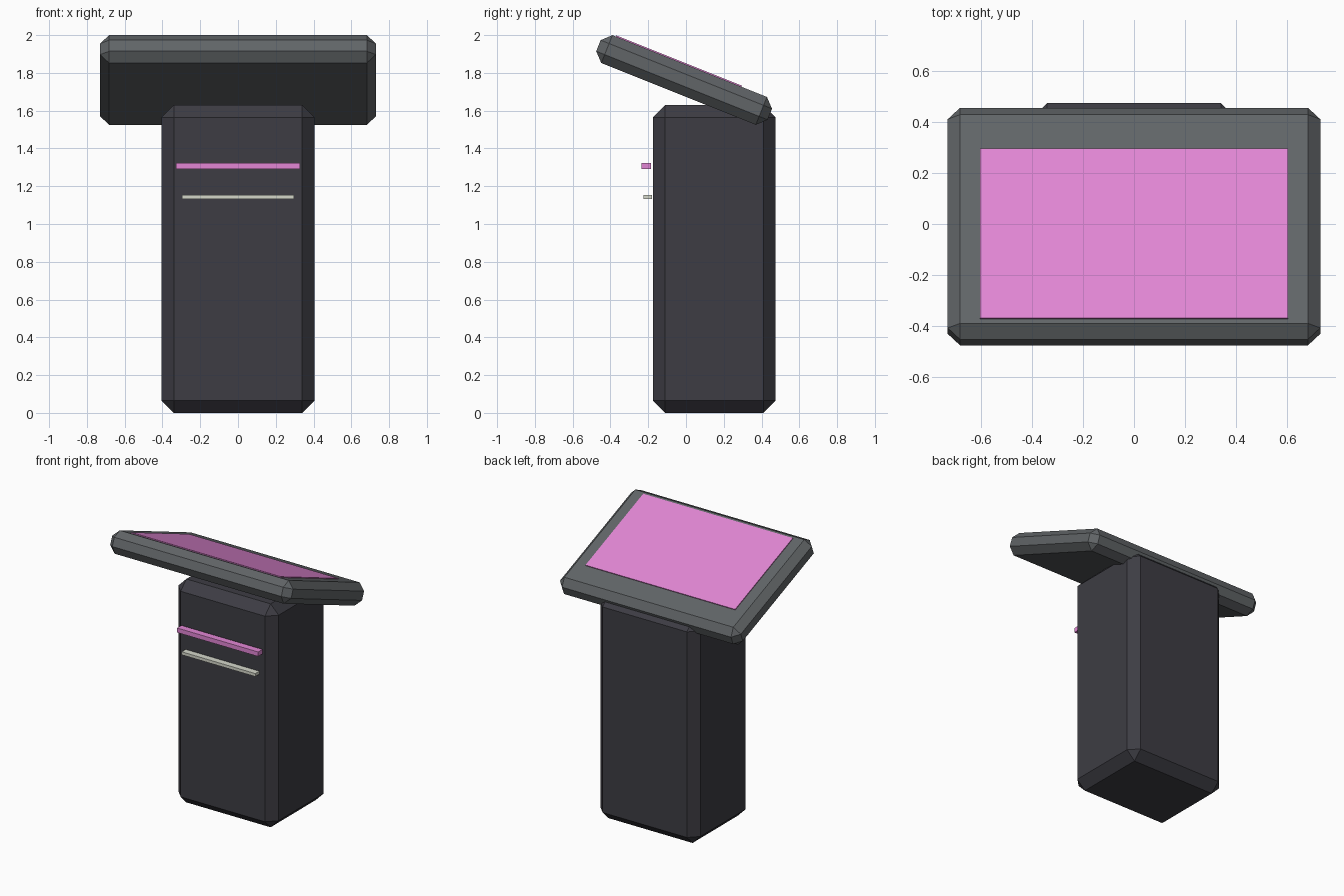
import bpy
import math
from mathutils import Matrix, Vector

cube = bpy.data.objects.get("Cube")
if cube:
    bpy.data.objects.remove(cube, do_unlink=True)


def material(name, rgb):
    m = bpy.data.materials.new(name)
    m.use_nodes = True
    m.diffuse_color = (*rgb, 1)
    bsdf = next(n for n in m.node_tree.nodes if n.type == 'BSDF_PRINCIPLED')
    bsdf.inputs["Base Color"].default_value = (*rgb, 1)
    return m


charcoal = material("charcoal", (0.047, 0.046, 0.057))
grey = material("slate grey", (0.12, 0.13, 0.137))
pink = material("pink glow", (0.76, 0.24, 0.66))
pale = material("pale metal", (0.66, 0.68, 0.59))


def box(name, size, location, mat, chamfer=0, tilt=0):
    """Flat-shaded box with an optional one-segment chamfer."""
    bpy.ops.mesh.primitive_cube_add(size=1, location=location, rotation=(tilt, 0, 0))
    ob = bpy.context.object
    ob.name = name
    ob.data.transform(Matrix.Diagonal((*size, 1)))
    ob.data.materials.append(mat)
    if chamfer:
        bevel = ob.modifiers.new("chamfer", 'BEVEL')
        bevel.width = chamfer
        bevel.segments = 1
    return ob


# Pedestal
box("pedestal", (0.81, 0.65, 1.63), (0, 0.15, 0.815), charcoal, 0.065)

# Tilted console head with its screen plate
tilt = math.radians(-21.8)
head_centre = Vector((0, -0.01, 1.7625))
box("console_head", (1.46, 0.977, 0.159), head_centre, grey, 0.048, tilt)
offset = Matrix.Rotation(tilt, 3, 'X') @ Vector((0, -0.0625, 0.081))
box("screen", (1.208, 0.717, 0.009), head_centre + offset, pink, 0, tilt)

# Strips in front of the pedestal
box("light_strip", (0.654, 0.05, 0.033), (0, -0.21, 1.307), pink)
box("trim_strip", (0.594, 0.046, 0.022), (0, -0.202, 1.143), pale)
